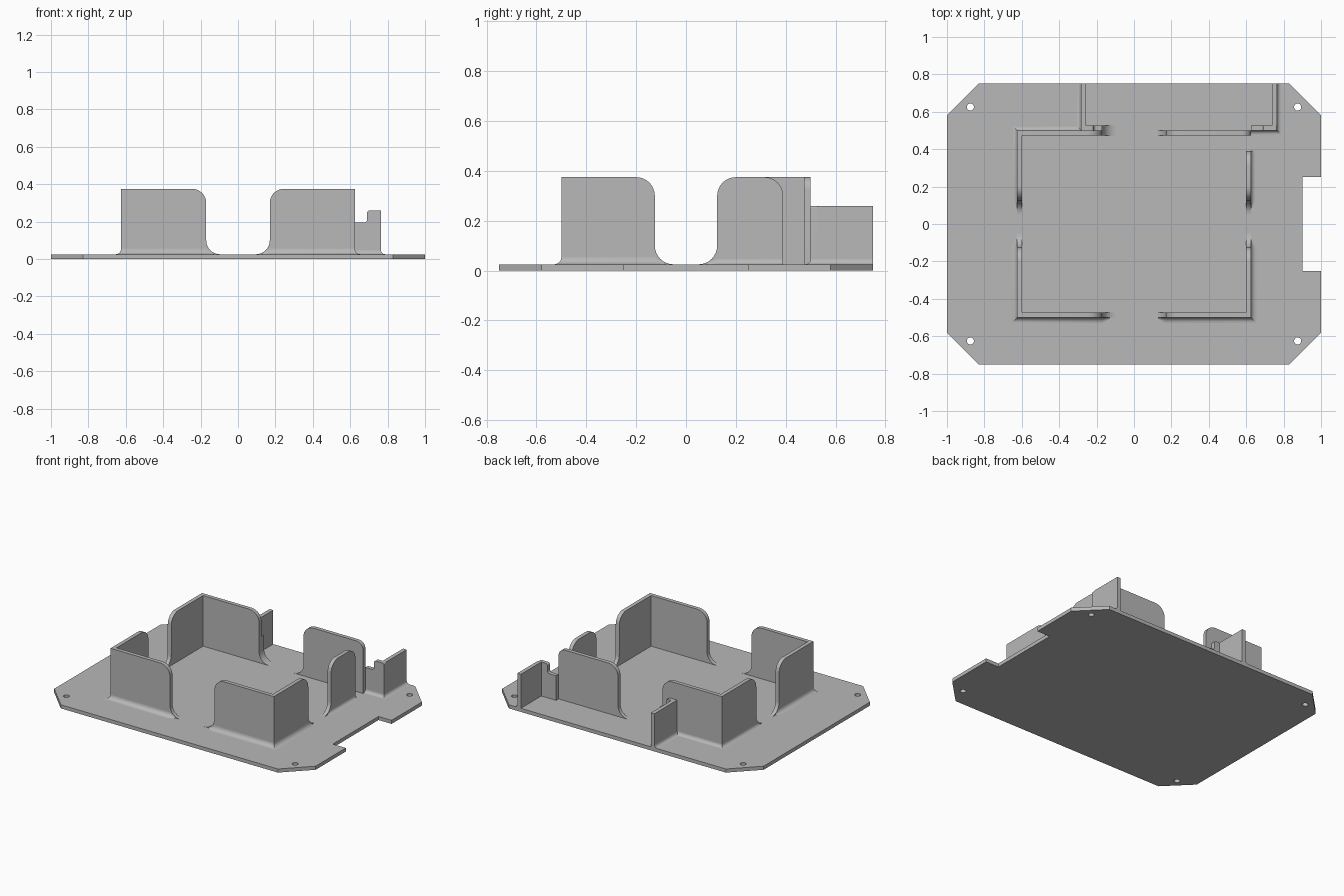
import bpy, bmesh, math
from mathutils import Vector

cube = bpy.data.objects.get("Cube")
if cube:
    bpy.data.objects.remove(cube, do_unlink=True)

GREY = (0.48, 0.48, 0.48, 1)
mat = bpy.data.materials.new("plain grey")
mat.use_nodes = True
mat.diffuse_color = GREY
mat.node_tree.nodes["Principled BSDF"].inputs["Base Color"].default_value = GREY

PLATE = 0.025      # plate thickness
ROOT = 0.0125      # walls start inside the plate
HEIGHT = 0.375     # main wall height
LOW, MID = 0.195, 0.26   # bracket heights
THICK = 0.027
BEND = 0.075       # large corner radius
HX, HY = 0.625, 0.5      # outer half size of the walled box
GAP_X, GAP_Y = 0.17, 0.125


def finish(bm, name):
    bmesh.ops.recalc_face_normals(bm, faces=bm.faces[:])
    mesh = bpy.data.meshes.new(name)
    bm.to_mesh(mesh)
    bm.free()
    mesh.materials.append(mat)
    mesh.shade_smooth()
    mesh.set_sharp_from_angle(angle=math.radians(30))
    obj = bpy.data.objects.new(name, mesh)
    bpy.context.collection.objects.link(obj)
    return obj


def rounded(points, steps=8):
    """Outline from (u, v, radius) corners; right angles become arcs."""
    out = []
    for i, (u, v, r) in enumerate(points):
        p = Vector((u, v))
        if r == 0:
            out.append(p)
            continue
        a = (Vector(points[i - 1][:2]) - p).normalized() * r
        b = (Vector(points[(i + 1) % len(points)][:2]) - p).normalized() * r
        for k in range(steps + 1):
            t = k / steps * math.pi / 2
            out.append(p + a * (1 - math.sin(t)) + b * (1 - math.cos(t)))
    return out


def wall(name, axis, corners, t0, t1):
    """Extrude an upright outline that runs along one axis from t0 to t1."""
    bm = bmesh.new()
    verts = [bm.verts.new((p.x, t0, p.y) if axis == "x" else (t0, p.x, p.y))
             for p in rounded(corners)]
    face = bm.faces.new(verts)
    new = bmesh.ops.extrude_face_region(bm, geom=[face])["geom"]
    d = t1 - t0
    bmesh.ops.translate(bm, verts=[g for g in new if isinstance(g, bmesh.types.BMVert)],
                        vec=(0, d, 0) if axis == "x" else (d, 0, 0))
    return finish(bm, name)


def flare(end, way):
    """Curved foot where a free wall end meets the plate."""
    toe = end + way * (BEND + 0.005)
    return [(end, PLATE, BEND), (toe, PLATE, 0), (toe, ROOT, 0)]


def panel(name, axis, start, end, t0, t1, start_round=0):
    way = 1 if end > start else -1
    wall(name, axis, [(start, ROOT, 0), (start, HEIGHT, start_round),
                      (end, HEIGHT, BEND)] + flare(end, way), t0, t1)


def fillet(name, path, size=0.03, steps=6):
    """Concave strip at a wall foot, on the left side of an (x, y, scale) path."""
    section = [(0, 0)] + [(1 - math.sin(k / steps * math.pi / 2),
                           1 - math.cos(k / steps * math.pi / 2)) for k in range(steps + 1)]
    pts = [Vector(p[:2]) for p in path]
    normals = [Vector((a.y - b.y, b.x - a.x)).normalized() for a, b in zip(pts, pts[1:])]
    bm = bmesh.new()
    rings = []
    for i, p in enumerate(pts):
        n1, n2 = normals[max(i - 1, 0)], normals[min(i, len(normals) - 1)]
        out = (n1 + n2) / (1 + n1.dot(n2))
        s = size * path[i][2]
        rings.append([bm.verts.new((*(p + out * u * s), PLATE + v * s)) for u, v in section])
    n = len(section)
    for a, b in zip(rings, rings[1:]):
        for k in range(n):
            bm.faces.new((a[k], a[(k + 1) % n], b[(k + 1) % n], b[k]))
    bm.faces.new(rings[0])
    bm.faces.new(rings[-1])
    finish(bm, name)


# Base plate with cut corners, side notch and four screw holes
bm = bmesh.new()
outline = [(-0.83, -0.75), (0.83, -0.75), (1, -0.58), (1, -0.25), (0.9, -0.25), (0.9, 0.25),
           (1, 0.25), (1, 0.58), (0.83, 0.75), (-0.83, 0.75), (-1, 0.58), (-1, -0.58)]
loops = [outline]
for sx in (-1, 1):
    for sy in (-1, 1):
        loops.append([(sx * 0.875 + 0.019 * math.cos(k * math.pi / 10),
                       sy * 0.625 + 0.019 * math.sin(k * math.pi / 10)) for k in range(20)])
for loop in loops:
    vs = [bm.verts.new((x, y, 0)) for x, y in loop]
    for a, b in zip(vs, vs[1:] + vs[:1]):
        bm.edges.new((a, b))
bmesh.ops.triangle_fill(bm, edges=bm.edges[:], use_beauty=True, normal=(0, 0, 1))
top = bmesh.ops.extrude_face_region(bm, geom=bm.faces[:])["geom"]
bmesh.ops.translate(bm, verts=[g for g in top if isinstance(g, bmesh.types.BMVert)],
                    vec=(0, 0, PLATE))
finish(bm, "base_plate")

# Main box walls: three closed corners
for side, sx in (("right", -1), ("left", 1)):
    panel("front_wall_" + side, "x", sx * HX, sx * GAP_X, -HY, -HY + THICK)
    panel("side_wall_front_" + side, "y", -HY + THICK, -GAP_Y, sx * HX, sx * (HX - THICK))
panel("back_wall_right", "x", -HX, -GAP_X, HY, HY - THICK)
panel("side_wall_back_right", "y", HY - THICK, GAP_Y, -HX, -HX + THICK)

# Open back corner: two separate rounded panels
panel("back_wall_left", "x", HX, GAP_X, HY, HY - THICK, 0.05)
panel("side_wall_back_left", "y", 0.39, GAP_Y, HX, HX - THICK, BEND)

# Rear brackets: stepped tab plus a rib running to the back edge
RIB_L, RIB_R = 0.765, -0.283
wall("bracket_tab_left", "x",
     [(RIB_L, ROOT, 0), (RIB_L, MID, 0.01), (0.69, MID, 0.015), (0.69, LOW, 0.015),
      (HX, LOW, 0), (HX, ROOT, 0)], HY, HY + THICK)
wall("bracket_tab_right", "x",
     [(RIB_R, ROOT, 0), (RIB_R, MID, 0), (-0.215, MID, 0.015), (-0.215, LOW, 0.015),
      (-GAP_X, LOW, 0)] + flare(-GAP_X, 1), HY, HY + THICK)
for name, x, d in (("left", RIB_L, -THICK), ("right", RIB_R, THICK)):
    wall("bracket_rib_" + name, "y",
         [(HY + THICK, ROOT, 0), (HY + THICK, MID, 0), (0.75, MID, 0), (0.75, ROOT, 0)],
         x, x + d)

# Concave strips along the outer wall feet
TIP = 0.04
fillet("foot_front_right", [(-GAP_X + TIP, -HY, 0.3), (-GAP_X, -HY, 1), (-HX, -HY, 1),
                            (-HX, -GAP_Y, 1), (-HX, -GAP_Y + TIP, 0.3)])
fillet("foot_front_left", [(HX, -GAP_Y + TIP, 0.3), (HX, -GAP_Y, 1), (HX, -HY, 1),
                           (GAP_X, -HY, 1), (GAP_X - TIP, -HY, 0.3)])
fillet("foot_back_right", [(-HX, GAP_Y - TIP, 0.3), (-HX, GAP_Y, 1), (-HX, HY, 1),
                           (RIB_R, HY, 1), (RIB_R, 0.75, 1)], 0.022)
fillet("foot_side_left", [(HX, 0.39, 1), (HX, GAP_Y, 1), (HX, GAP_Y - TIP, 0.3)], 0.022)
fillet("foot_bracket_left", [(RIB_L, 0.75, 1), (RIB_L, HY, 1), (HX, HY, 1)], 0.022)
